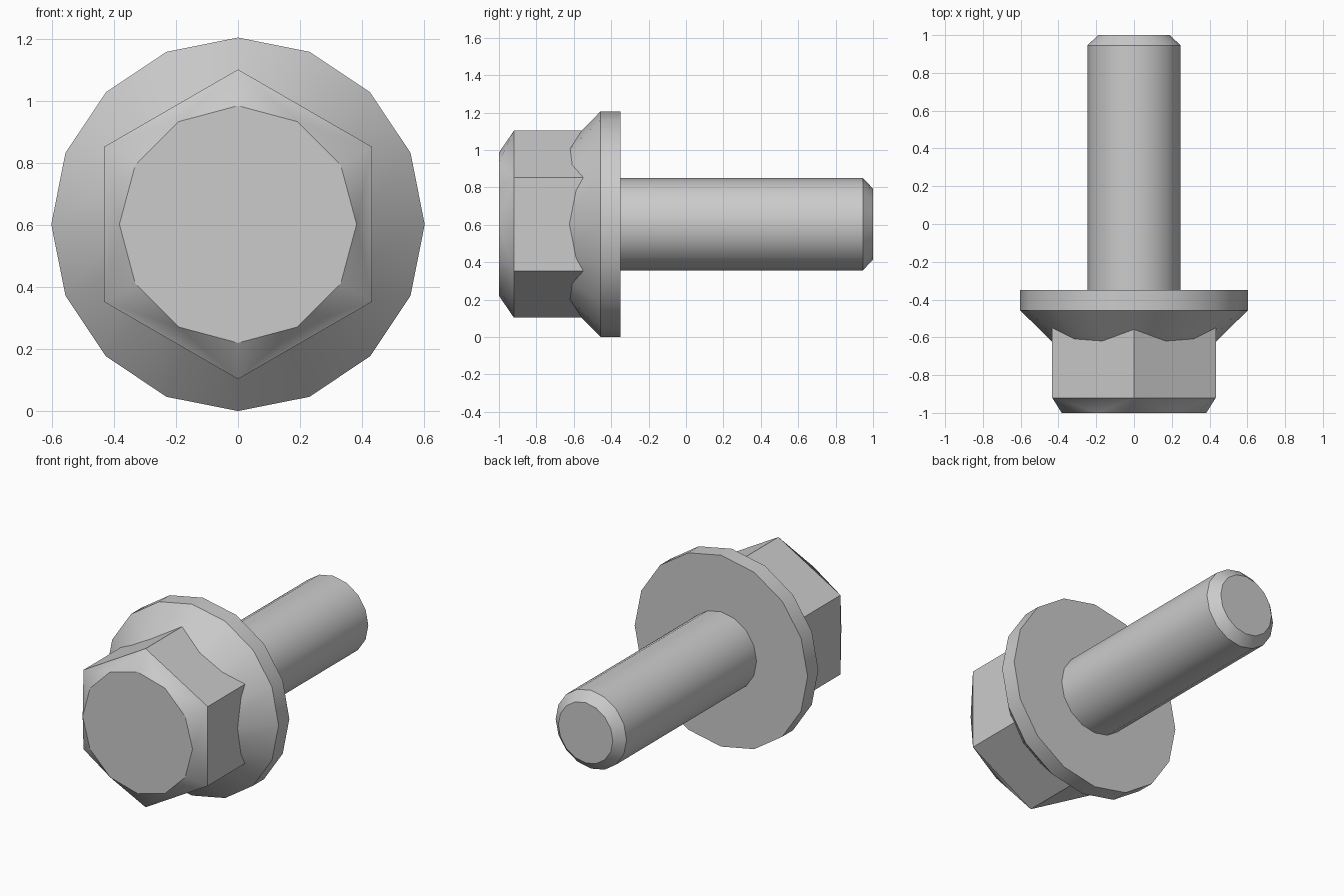
import bpy
import bmesh
from math import cos, sin, tau, radians

AXIS_Z = 0.603

if "Cube" in bpy.data.objects:
    bpy.data.objects.remove(bpy.data.objects["Cube"], do_unlink=True)

steel = bpy.data.materials.new("grey_steel")
steel.use_nodes = True
steel.diffuse_color = (0.6, 0.6, 0.6, 1)
steel.node_tree.nodes["Principled BSDF"].inputs["Base Color"].default_value = steel.diffuse_color


def ring(bm, radius, y, sides, start=0.0):
    """Ring of points around the bolt axis."""
    angles = [start + tau * i / sides for i in range(sides)]
    return [bm.verts.new((radius * cos(a), y, AXIS_Z + radius * sin(a))) for a in angles]


def bridge(bm, a, b):
    n = len(a)
    for i in range(n):
        j = (i + 1) % n
        bm.faces.new((a[i], a[j], b[j], b[i]))


def finish(bm, name):
    bmesh.ops.recalc_face_normals(bm, faces=bm.faces)
    mesh = bpy.data.meshes.new(name)
    bm.to_mesh(mesh)
    bm.free()
    mesh.materials.append(steel)
    obj = bpy.data.objects.new(name, mesh)
    bpy.context.collection.objects.link(obj)
    bpy.ops.object.select_all(action="DESELECT")
    obj.select_set(True)
    bpy.context.view_layer.objects.active = obj
    bpy.ops.object.shade_smooth_by_angle(angle=radians(30))


def turned_part(name, profile, sides=16):
    """Capped solid of revolution from (radius, y) pairs."""
    bm = bmesh.new()
    rings = [ring(bm, r, y, sides) for r, y in profile]
    for a, b in zip(rings, rings[1:]):
        bridge(bm, a, b)
    bm.faces.new(rings[0])
    bm.faces.new(rings[-1])
    finish(bm, name)


# Shank with chamfered tip
turned_part("shank", [(0.247, -0.4), (0.247, 0.945), (0.19, 1.0)])

# Flange with conical front
turned_part("flange", [(0.38, -0.675), (0.603, -0.457), (0.603, -0.35)])

# Hex head, chamfered from six corners to a twelve-sided front face
bm = bmesh.new()
back = ring(bm, 0.5, -0.42, 6, tau / 12)
front = ring(bm, 0.5, -0.92, 6, tau / 12)
face = ring(bm, 0.383, -1.0, 12)
bridge(bm, back, front)
bm.faces.new(back)
bm.faces.new(face)
for i in range(6):
    c, k = front[i], 2 * i + 1
    after = face[(k + 1) % 12]
    bm.faces.new((c, face[k - 1], face[k]))
    bm.faces.new((c, face[k], after))
    bm.faces.new((c, after, front[(i + 1) % 6]))
finish(bm, "hex_head")
